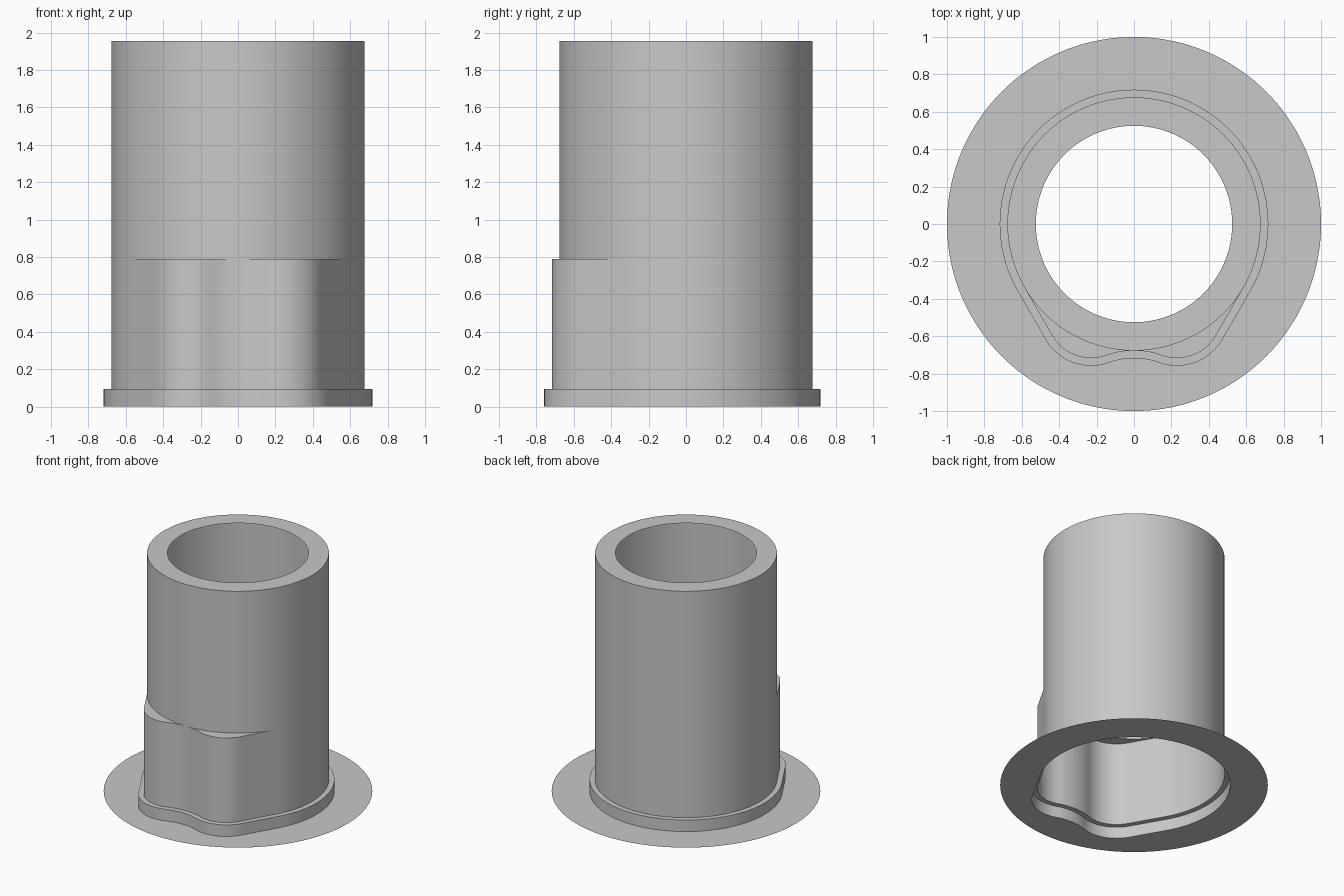
import bpy, bmesh
from math import sin, cos, pi, radians, atan2, hypot
from mathutils import Vector

cube = bpy.data.objects.get("Cube")
if cube:
    bpy.data.objects.remove(cube)

# Main sizes
TUBE_R, BORE_R, FLANGE_R = 0.677, 0.525, 1.0
STEP_W, STEP_Z, LEDGE_Z, TOP_Z = 0.041, 0.095, 0.79, 1.955
LOBE_X, LOBE_Y, LOBE_R = 0.23, -0.478, 0.239

grey = bpy.data.materials.new("plain grey")
grey.use_nodes = True
grey.diffuse_color = (0.58, 0.58, 0.58, 1)
grey.node_tree.nodes["Principled BSDF"].inputs["Base Color"].default_value = (0.58, 0.58, 0.58, 1)


def arc(cx, cy, r, start, end, steps, sign=1):
    """Points on an arc, each with its outward normal."""
    out = []
    for i in range(steps + 1):
        a = start + (end - start) * i / steps
        d = Vector((cos(a), sin(a)))
        out.append((Vector((cx, cy)) + d * r, d * sign))
    return out


def outline():
    """Round outline with two soft lobes and a dip at the front."""
    # Dip radius that makes the dip tangent to both lobes
    gap = LOBE_Y + TUBE_R
    dip_r = (LOBE_X ** 2 + gap ** 2 - LOBE_R ** 2) / (2 * (LOBE_R - gap))
    dip_y = -TUBE_R - dip_r
    touch = atan2(LOBE_Y - dip_y, LOBE_X)
    side = radians(-30)

    half = arc(0, dip_y, dip_r, pi / 2, touch, 10, -1)
    lobe = arc(LOBE_X, LOBE_Y, LOBE_R, touch - pi, side, 20)
    back = arc(0, 0, TUBE_R, side, pi / 2, 48)
    a, b = lobe[-1][0], back[0][0]
    flank = [(a.lerp(b, i / 10), back[0][1]) for i in range(1, 10)]
    half += lobe[1:] + flank + back
    mirrored = [(Vector((-p.x, p.y)), Vector((-n.x, n.y))) for p, n in half]
    return half + mirrored[-2:0:-1]


profile = outline()
body_ring = [p for p, n in profile]
step_ring = [p + n * STEP_W for p, n in profile]


def circle(r):
    return [p.normalized() * r for p in body_ring]


def skin(name, rings):
    """Bridge a stack of (outline, height) rings into one open sheet."""
    bm = bmesh.new()
    loops = [[bm.verts.new((p.x, p.y, z)) for p in pts] for pts, z in rings]
    n = len(body_ring)
    for low, high in zip(loops, loops[1:]):
        for i in range(n):
            j = (i + 1) % n
            bm.faces.new((low[i], low[j], high[j], high[i]))
    bmesh.ops.remove_doubles(bm, verts=bm.verts, dist=0.0005)
    mesh = bpy.data.meshes.new(name)
    bm.to_mesh(mesh)
    bm.free()
    mesh.materials.append(grey)
    obj = bpy.data.objects.new(name, mesh)
    bpy.context.collection.objects.link(obj)
    bpy.ops.object.select_all(action='DESELECT')
    obj.select_set(True)
    bpy.context.view_layer.objects.active = obj
    bpy.ops.object.shade_smooth_by_angle(angle=radians(30))
    return obj


# Thin round base sheet with a lobed opening
skin("base_flange", [(circle(FLANGE_R), 0), (step_ring, 0)])

# Foot step, lobed lower wall, front ledges, round tube and top rim
skin("sleeve", [
    (step_ring, 0), (step_ring, STEP_Z),
    (body_ring, STEP_Z), (body_ring, LEDGE_Z),
    (circle(TUBE_R), LEDGE_Z), (circle(TUBE_R), TOP_Z),
    (circle(BORE_R), TOP_Z),
])
